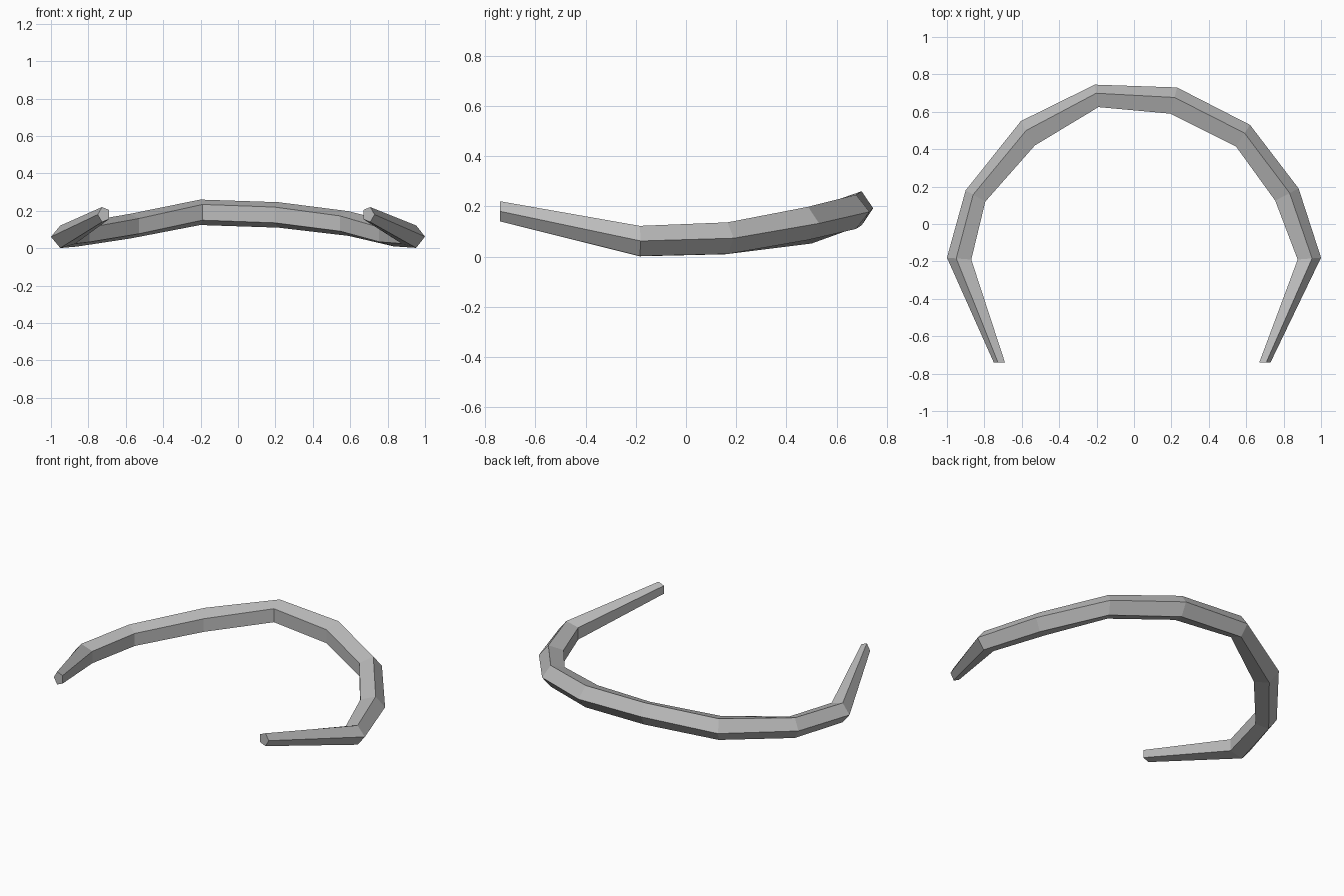
import bpy
import bmesh
from math import cos, sin, tau
from mathutils import Vector

SIDES = 5

default_cube = bpy.data.objects.get("Cube")
if default_cube:
    bpy.data.objects.remove(default_cube, do_unlink=True)


def make_material(name, colour):
    material = bpy.data.materials.new(name)
    material.use_nodes = True
    material.diffuse_color = colour
    material.node_tree.nodes["Principled BSDF"].inputs["Base Color"].default_value = colour
    return material


def section_points(outer, inner, height, half_height):
    """Five-sided section with one corner on the outer rim and a flat inner side."""
    outer, inner = Vector(outer), Vector(inner)
    low = cos(tau * 2 / SIDES)
    tall = sin(tau / SIDES)
    points = []
    for i in range(SIDES):
        angle = tau * i / SIDES
        blend = (cos(angle) - low) / (1 - low)
        flat = inner.lerp(outer, blend)
        points.append((flat.x, flat.y, height + half_height * sin(angle) / tall))
    return points


# Sections along the band: outer corner, inner side, centre height, half height
stations = [
    ((-.75, -.74), (-.69, -.74), .18, .04),
    ((-1, -.18), (-.87, -.19), .061, .06),
    ((-.9, .18), (-.795, .12), .072, .063),
    ((-.605, .55), (-.53, .42), .118, .066),
    ((-.21, .745), (-.19, .625), .192, .068),
    ((.23, .73), (.195, .59), .178, .068),
    ((.62, .53), (.545, .415), .132, .066),
    ((.88, .19), (.755, .125), .073, .063),
    ((1, -.18), (.875, -.19), .062, .06),
    ((.73, -.74), (.67, -.74), .18, .04),
]

# Faceted open band, closed at both tips
bm = bmesh.new()
rings = [[bm.verts.new(p) for p in section_points(*s)] for s in stations]
for ring, following in zip(rings, rings[1:]):
    for i in range(SIDES):
        j = (i + 1) % SIDES
        bm.faces.new((ring[i], ring[j], following[j], following[i]))
bm.faces.new(rings[0])
bm.faces.new(rings[-1])
bmesh.ops.recalc_face_normals(bm, faces=bm.faces)

mesh = bpy.data.meshes.new("curved_band")
bm.to_mesh(mesh)
bm.free()
mesh.materials.append(make_material("plain grey", (.5, .5, .5, 1)))
band = bpy.data.objects.new("curved_band", mesh)
bpy.context.collection.objects.link(band)
